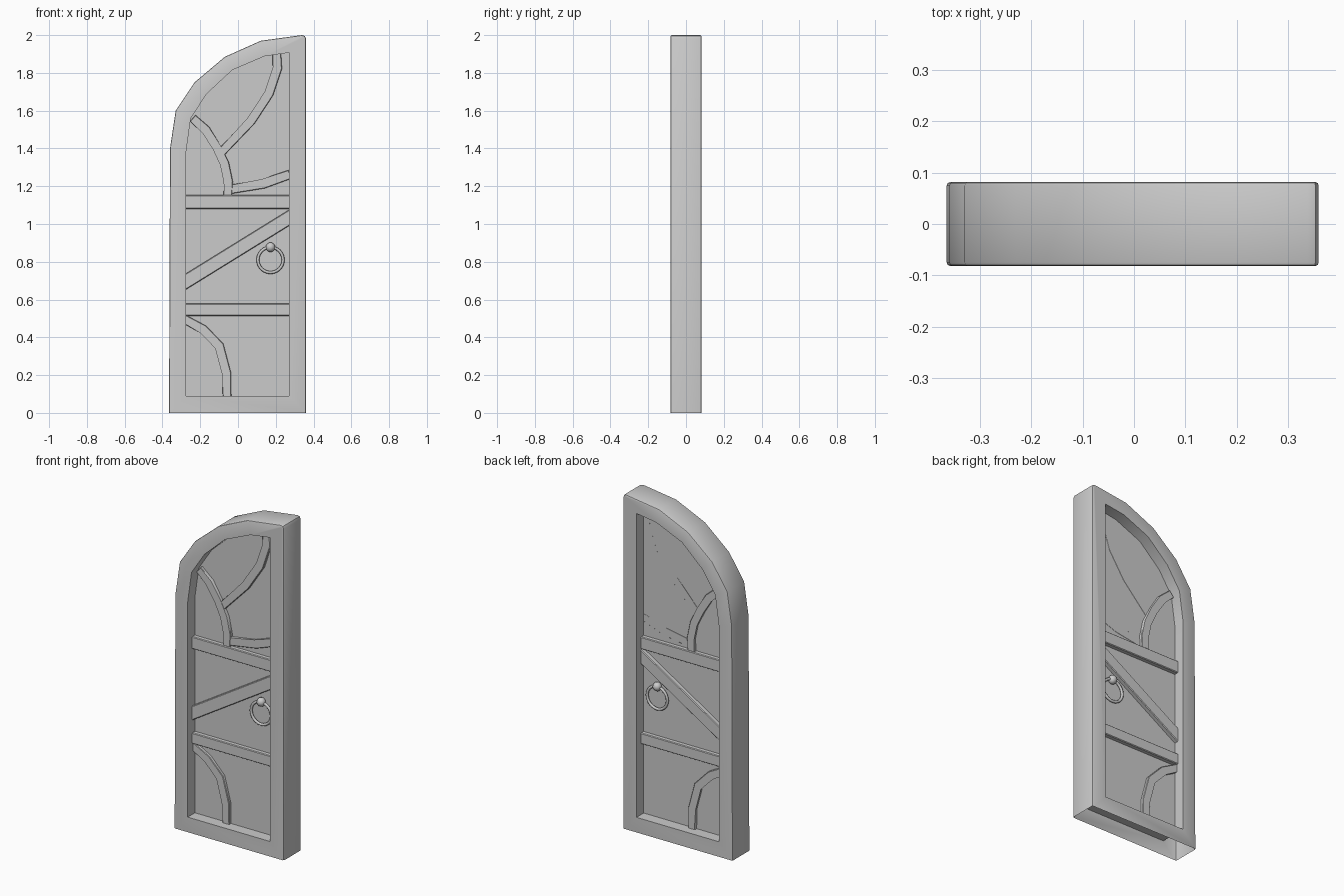
import bpy, bmesh, math
from mathutils import Vector

cube = bpy.data.objects.get("Cube")
if cube:
    bpy.data.objects.remove(cube, do_unlink=True)

grey = bpy.data.materials.new("plain_grey")
grey.use_nodes = True
COLOUR = (0.6, 0.6, 0.6, 1)
grey.diffuse_color = COLOUR
grey.node_tree.nodes["Principled BSDF"].inputs["Base Color"].default_value = COLOUR

HALF = 0.082      # half depth of the frame
PANEL = 0.014     # half depth of the panel


def finish(name, bm, fix_normals=True):
    """Turn a bmesh into a smooth-by-angle object."""
    if fix_normals:
        bmesh.ops.recalc_face_normals(bm, faces=bm.faces[:])
    mesh = bpy.data.meshes.new(name)
    bm.to_mesh(mesh)
    bm.free()
    mesh.materials.append(grey)
    obj = bpy.data.objects.new(name, mesh)
    bpy.context.collection.objects.link(obj)
    bpy.ops.object.select_all(action='DESELECT')
    obj.select_set(True)
    bpy.context.view_layer.objects.active = obj
    bpy.ops.object.shade_smooth_by_angle(angle=math.radians(35))
    return obj


def prism(name, outline, y0, y1, bevel=0.0):
    """Extrude an x-z outline from y0 to y1."""
    bm = bmesh.new()
    a, b = ([bm.verts.new((x, y, z)) for x, z in outline] for y in (y0, y1))
    bm.faces.new(a)
    bm.faces.new(b[::-1])
    n = len(outline)
    for i in range(n):
        j = (i + 1) % n
        bm.faces.new((a[i], b[i], b[j], a[j]))
    if bevel:
        rim = [e for e in bm.edges if abs(e.verts[0].co.y - e.verts[1].co.y) < 1e-5]
        bmesh.ops.bevel(bm, geom=rim, offset=bevel, segments=1, affect='EDGES')
    return finish(name, bm)


def strip(name, path, width, y0, y1):
    """Flat moulding of constant width that follows an x-z path."""
    pts = [Vector(p) for p in path]
    left, right = [], []
    for i, p in enumerate(pts):
        before = (p - pts[i - 1]).normalized() if i else None
        after = (pts[i + 1] - p).normalized() if i < len(pts) - 1 else None
        before, after = before or after, after or before
        along = (before + after).normalized()
        side = Vector((-along.y, along.x)) * width / 2 / along.dot(after)
        left.append(p + side)
        right.append(p - side)
    return prism(name, left + right[::-1], y0, y1, 0.003)


# Frame: hollow shell with an arched outline, open underneath
outer = [(-0.365, 0), (-0.36, 1.4), (-0.33, 1.6), (-0.23, 1.75),
         (-0.07, 1.885), (0.12, 1.97), (0.36, 2.003), (0.36, 0)]
inner = [(-0.275, 0.09), (-0.275, 1.38), (-0.25, 1.56), (-0.165, 1.69),
         (-0.03, 1.815), (0.14, 1.888), (0.27, 1.907), (0.27, 0.09)]
bm = bmesh.new()
of, ob, nf, nb = ([bm.verts.new((x, y, z)) for x, z in loop]
                  for loop in (outer, inner) for y in (-HALF, HALF))
count = len(outer)
for i in range(count):
    j = (i + 1) % count
    bm.faces.new((of[i], of[j], nf[j], nf[i]))
    bm.faces.new((ob[j], ob[i], nb[i], nb[j]))
    bm.faces.new((nf[i], nf[j], nb[j], nb[i]))
    if j:
        bm.faces.new((of[j], of[i], ob[i], ob[j]))
bmesh.ops.recalc_face_normals(bm, faces=bm.faces[:])
corner = bm.edges.get((of[6], ob[6]))
bmesh.ops.bevel(bm, geom=[corner], offset=0.022, segments=2, profile=0.5, affect='EDGES')


def is_rim(edge):
    """Outer front and back edges: between the outer wall and a flat face."""
    if len(edge.link_faces) != 2 or edge.calc_face_angle(0) < 1:
        return False
    return all(abs(abs(v.co.y) - HALF) < 1e-5 for v in edge.verts) and edge.is_convex and not any(
        (v.co.xz - Vector(p)).length < 1e-4 for v in edge.verts for p in inner)


bmesh.ops.bevel(bm, geom=[e for e in bm.edges if is_rim(e)], offset=0.007,
                segments=2, profile=0.5, affect='EDGES')
finish("frame", bm, False)

# Panel filling the frame opening
prism("panel", inner, -PANEL, PANEL)

# Straight battens, showing on both sides
L, R = -0.28, 0.275
for name, z0, z1, rise in (("upper_batten", 1.08, 1.153, 0),
                           ("lower_batten", 0.513, 0.578, 0),
                           ("diagonal_batten", 0.65, 0.735, 0.343)):
    prism(name, [(L, z0), (R, z0 + rise), (R, z1 + rise), (L, z1)], -0.04, 0.04, 0.004)

# Curved mouldings
strip("upper_left_branch", [(-0.24, 1.56), (-0.17, 1.50), (-0.115, 1.41), (-0.07, 1.32),
                            (-0.05, 1.225), (-0.055, 1.14)], 0.045, -0.032, 0.032)
strip("lower_left_branch", [(-0.285, 0.497), (-0.183, 0.443), (-0.098, 0.355),
                            (-0.06, 0.212), (-0.058, 0.085)], 0.045, -0.032, 0.032)
strip("upper_right_branch", [(0.205, 1.905), (0.21, 1.825), (0.165, 1.69),
                             (0.07, 1.545), (-0.088, 1.38)], 0.045, -0.03, 0.015)
strip("cross_branch", [(-0.045, 1.183), (0.135, 1.212), (0.275, 1.263)],
      0.048, -0.03, 0.015)

# Ring handle and knob on each side
for label, s in (("front", -1), ("back", 1)):
    bpy.ops.mesh.primitive_torus_add(location=(0.172, s * 0.026, 0.81),
                                     rotation=(math.pi / 2, 0, 0), major_radius=0.067,
                                     minor_radius=0.008, major_segments=24, minor_segments=8)
    ring = bpy.context.object
    ring.name = label + "_ring"
    bpy.ops.mesh.primitive_uv_sphere_add(segments=8, ring_count=6, radius=0.026,
                                         location=(0.172, s * 0.026, 0.877))
    knob = bpy.context.object
    knob.name = label + "_knob"
    for obj in (ring, knob):
        obj.data.materials.append(grey)
        bpy.ops.object.select_all(action='DESELECT')
        obj.select_set(True)
        bpy.context.view_layer.objects.active = obj
        bpy.ops.object.shade_smooth_by_angle(angle=math.radians(60))
